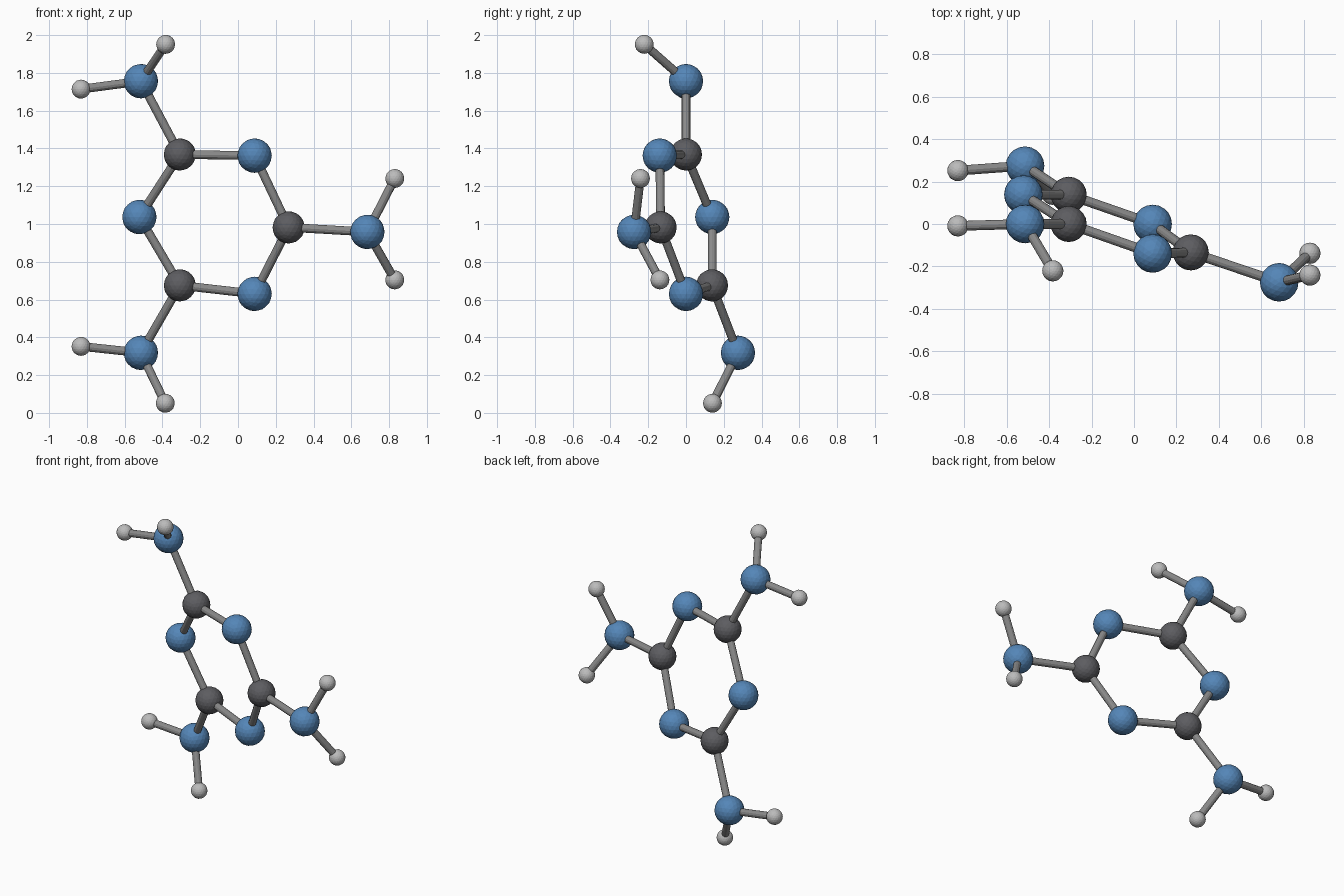
import bpy
from mathutils import Vector

if "Cube" in bpy.data.objects:
    bpy.data.objects.remove(bpy.data.objects["Cube"])


def material(name, rgb):
    m = bpy.data.materials.new(name)
    m.diffuse_color = (*rgb, 1)
    m.use_nodes = True
    m.node_tree.nodes["Principled BSDF"].inputs["Base Color"].default_value = m.diffuse_color
    return m


DARK = material("dark_grey", (0.11, 0.11, 0.12))
BLUE = material("blue", (0.09, 0.24, 0.48))
PALE = material("pale_grey", (0.5, 0.5, 0.5))
STICK = material("stick_grey", (0.25, 0.25, 0.25))

# Ball positions
carbons = [(-.308, 0, 1.368), (.268, -.134, .982), (-.308, .138, .675)]
ring_nitrogens = [(.088, -.139, 1.362), (.088, 0, .63), (-.522, .139, 1.037)]
arm_nitrogens = [(-.514, 0, 1.756), (.685, -.275, .958), (-.514, .275, .318)]
hydrogens = [
    [(-.383, -.221, 1.951), (-.831, -.009, 1.714)],
    [(.83, -.241, 1.241), (.83, -.138, .704)],
    [(-.831, .252, .352), (-.385, .14, .051)],
]


def ball(name, pos, radius, mat):
    bpy.ops.mesh.primitive_ico_sphere_add(subdivisions=3, radius=radius, location=pos)
    ob = bpy.context.object
    ob.name = name
    ob.data.materials.append(mat)


def bond(name, a, b, radius=0.023):
    a, b = Vector(a), Vector(b)
    d = b - a
    bpy.ops.mesh.primitive_cylinder_add(vertices=12, radius=radius, depth=d.length,
                                        location=(a + b) / 2)
    ob = bpy.context.object
    ob.name = name
    ob.rotation_euler = d.to_track_quat('Z', 'Y').to_euler()
    ob.data.materials.append(STICK)


for i in range(3):
    c, n, arm = carbons[i], ring_nitrogens[i], arm_nitrogens[i]
    # Ring of alternating carbon and nitrogen
    ball("carbon", c, 0.085, DARK)
    ball("ring_nitrogen", n, 0.091, BLUE)
    bond("ring_bond", c, n)
    bond("ring_bond", n, carbons[(i + 1) % 3])
    # Arm with two hydrogens
    ball("arm_nitrogen", arm, 0.091, BLUE)
    bond("arm_bond", c, arm)
    for h in hydrogens[i]:
        ball("hydrogen", h, 0.05, PALE)
        bond("hydrogen_bond", arm, h)
